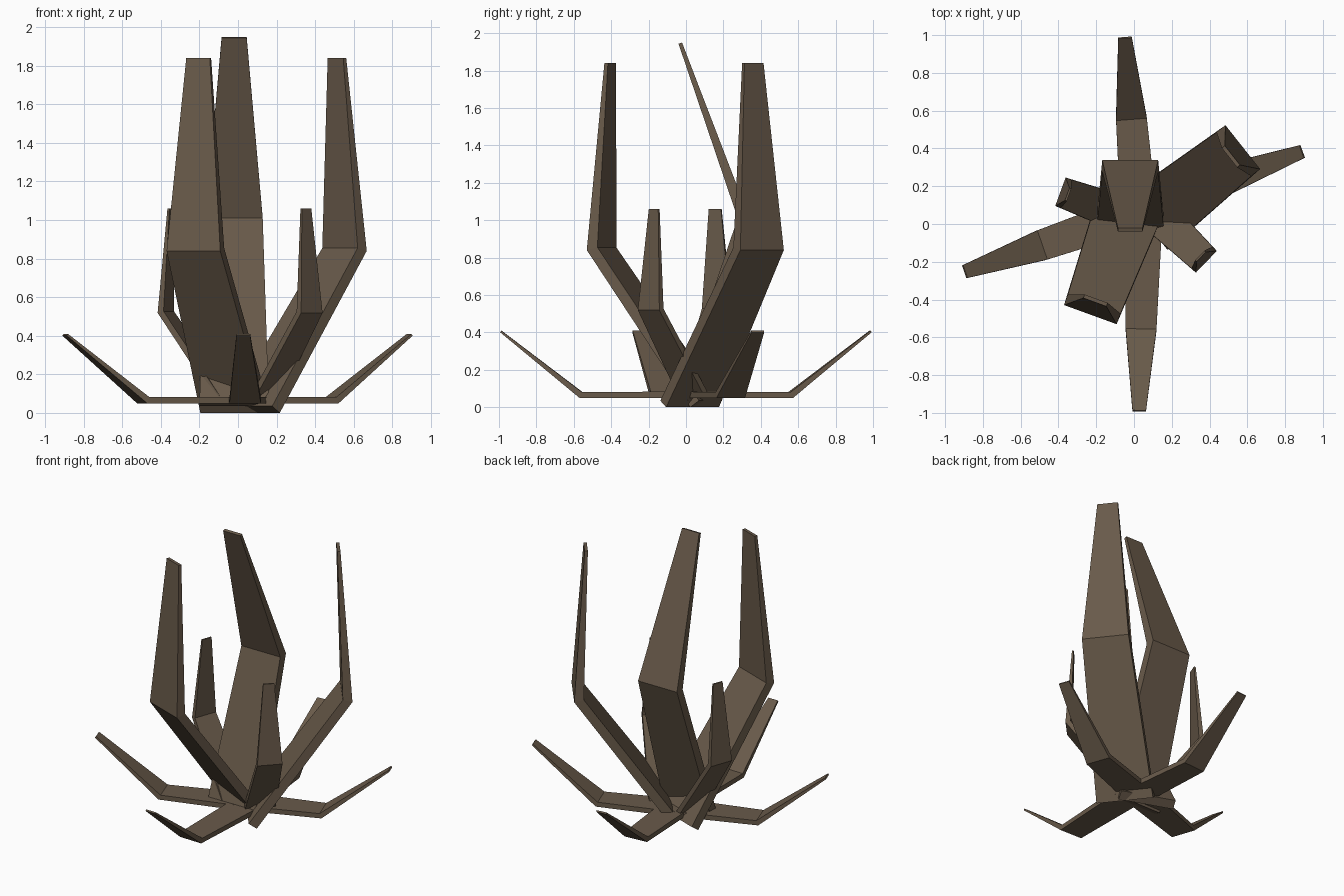
import bpy, bmesh, math
from mathutils import Matrix, Vector

if "Cube" in bpy.data.objects:
    bpy.data.objects.remove(bpy.data.objects["Cube"])

brown = bpy.data.materials.new("dried_leaf_brown")
brown.diffuse_color = (0.140, 0.102, 0.068, 1.0)
brown.use_nodes = True
brown.node_tree.nodes["Principled BSDF"].inputs["Base Color"].default_value = brown.diffuse_color

# Leaf stations from base to tip: outer point, inner point (outward, up), half width
STATIONS = [
    ((0.00, 0.00), (-0.05, 0.035), 0.180),
    ((0.60, 0.84), (0.54, 0.855), 0.148),
    ((0.53, 1.84), (0.51, 1.84), 0.065),
]


def leaf(name, base, heading, scale=1.0, tilt=0.0):
    """Bent, tapering leaf growing from base; tilt leans it outward."""
    bm = bmesh.new()
    rings = []
    for outer, inner, w in STATIONS:
        rings.append([bm.verts.new((p[0], s * w, p[1]))
                      for p, s in ((outer, -1), (outer, 1), (inner, 1), (inner, -1))])
    for a, b in zip(rings, rings[1:]):
        for i in range(4):
            j = (i + 1) % 4
            bm.faces.new((a[i], a[j], b[j], b[i]))
    bm.faces.new(rings[0][::-1])
    bm.faces.new(rings[-1])
    bm.transform(Matrix.Translation(Vector(base))
                 @ Matrix.Rotation(math.radians(heading), 4, 'Z')
                 @ Matrix.Rotation(math.radians(tilt), 4, 'Y')
                 @ Matrix.Scale(scale, 4))
    bmesh.ops.recalc_face_normals(bm, faces=bm.faces[:])
    me = bpy.data.meshes.new(name)
    bm.to_mesh(me)
    bm.free()
    me.materials.append(brown)
    ob = bpy.data.objects.new(name, me)
    bpy.context.collection.objects.link(ob)


# Tall leaves
leaf("tall_leaf_front", (-0.026, 0.084, 0), 250)
leaf("tall_leaf_right", (0.105, 0.035, 0), 38.3)
leaf("tall_leaf_back", (-0.02, 0.01, 0.035), 90, tilt=-17)

# Short upright leaves
leaf("short_leaf_left", (-0.085, 0.06, 0.065), 160, scale=0.54)
leaf("short_leaf_right", (0.15, 0.025, 0.065), -44, scale=0.54)

# Low leaves spread along the ground
for name, x, y, heading in (("back", 0.03, 0.0, 94.5), ("front", 0.05, 0.0, 268.7),
                            ("right", -0.04, 0.045, 20), ("left", 0.04, 0.07, 199)):
    leaf("ground_leaf_" + name, (x, y, 0.05), heading, scale=0.55, tilt=54.5)
